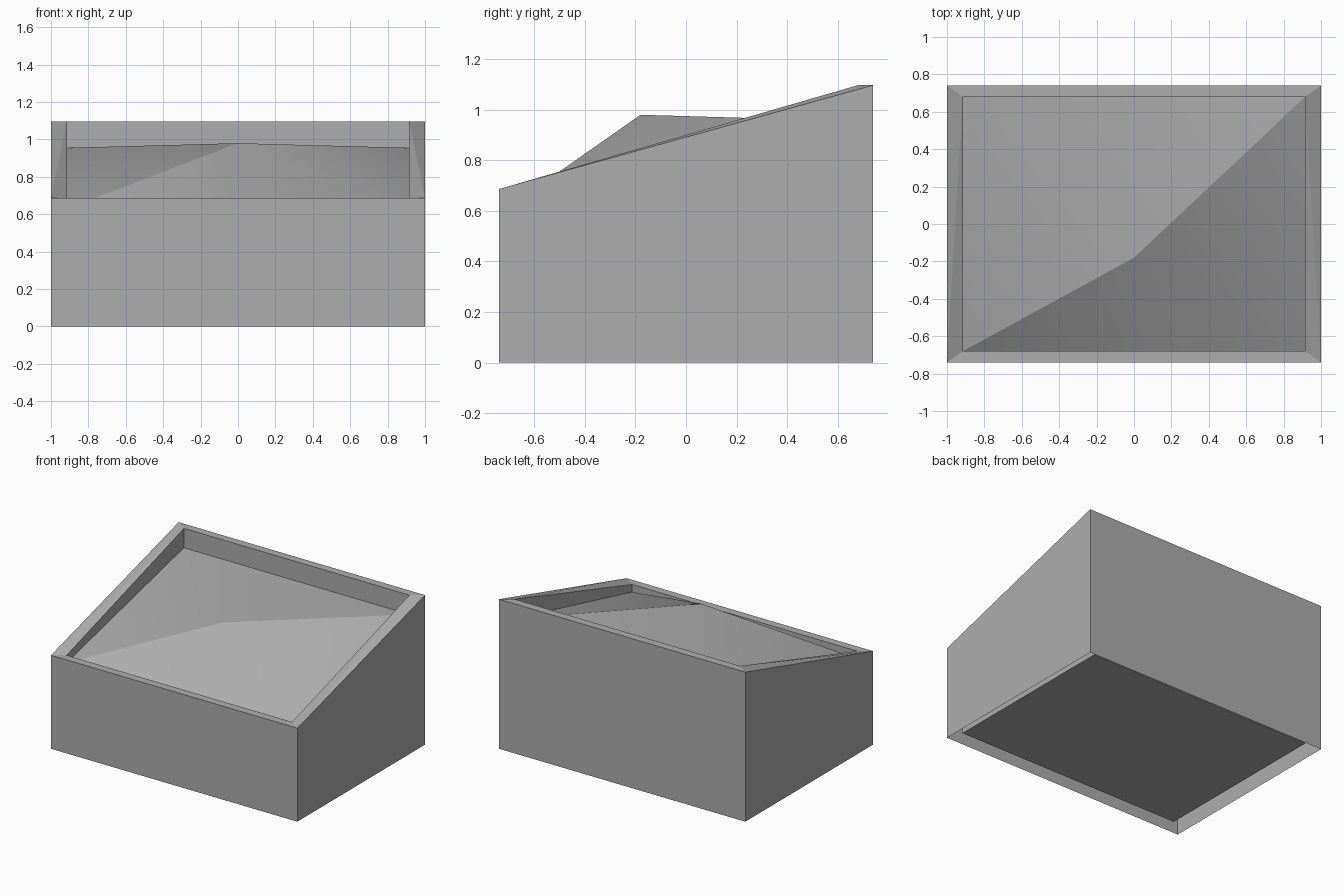
import bpy, bmesh

if "Cube" in bpy.data.objects:
    bpy.data.objects.remove(bpy.data.objects["Cube"])

# Main dimensions
OX, OY = 1.0, 0.74        # outer half size
IX, IY = 0.915, 0.68      # inner half size
LOW, HIGH = 0.686, 1.097  # front and back rim height
FLOOR = 0.04
SOIL_FRONT, SOIL_BACK = 0.63, 0.955

grey = bpy.data.materials.new("plain grey")
grey.diffuse_color = (0.42, 0.42, 0.42, 1)
grey.use_nodes = True
grey.node_tree.nodes["Principled BSDF"].inputs["Base Color"].default_value = grey.diffuse_color


def new_object(name, bm):
    mesh = bpy.data.meshes.new(name)
    bm.to_mesh(mesh)
    bm.free()
    mesh.materials.append(grey)
    obj = bpy.data.objects.new(name, mesh)
    bpy.context.collection.objects.link(obj)
    return obj


def ring(bm, hx, hy, front, back):
    """Four corners: front left, front right, back right, back left."""
    return [bm.verts.new(p) for p in ((-hx, -hy, front), (hx, -hy, front),
                                      (hx, hy, back), (-hx, hy, back))]


# Planter box: open-bottomed outer walls, sloping rim, inner tub with floor
bm = bmesh.new()
base = ring(bm, OX, OY, 0, 0)
outer = ring(bm, OX, OY, LOW, HIGH)
inner = ring(bm, IX, IY, LOW, HIGH)
tub = ring(bm, IX, IY, FLOOR, FLOOR)
for i in range(4):
    j = (i + 1) % 4
    bm.faces.new((base[i], base[j], outer[j], outer[i]))
    bm.faces.new((inner[i], inner[j], tub[j], tub[i]))
    # side rims fold from the outer front corner to the inner back corner
    if i == 3:
        bm.faces.new((outer[i], outer[j], inner[i]))
        bm.faces.new((outer[j], inner[j], inner[i]))
    elif i == 1:
        bm.faces.new((outer[i], outer[j], inner[j]))
        bm.faces.new((outer[i], inner[j], inner[i]))
    else:
        bm.faces.new((outer[i], outer[j], inner[j], inner[i]))
bm.faces.new(tub[::-1])
new_object("planter_box", bm)

# Soil: low mound with an off-centre peak, creased along one diagonal
bm = bmesh.new()
edge = ring(bm, IX, IY, SOIL_FRONT, SOIL_BACK)
peak = bm.verts.new((0, -0.18, 0.98))
for i in range(4):
    bm.faces.new((edge[i], edge[(i + 1) % 4], peak)).smooth = True
for corner in (edge[0], edge[2]):
    bm.edges.get((corner, peak)).smooth = False
new_object("soil_mound", bm)
